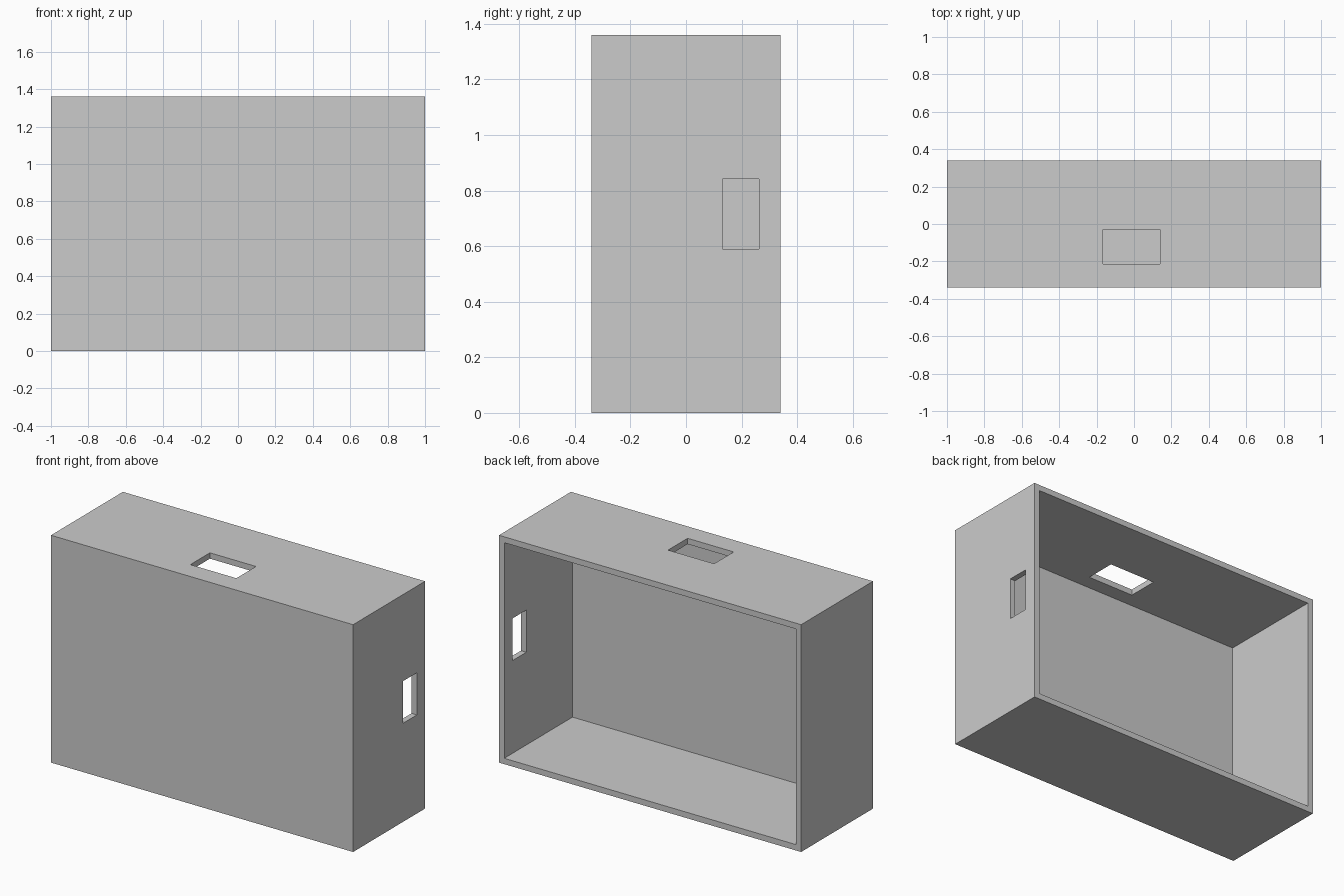
import bpy

cube = bpy.data.objects.get("Cube")
if cube:
    bpy.data.objects.remove(cube, do_unlink=True)

# Overall size and wall thickness
W, D, H, T = 2.0, 0.68, 1.36, 0.035

grey = bpy.data.materials.new("plain_grey")
grey.use_nodes = True
colour = (0.6, 0.6, 0.6, 1)
grey.diffuse_color = colour
grey.node_tree.nodes["Principled BSDF"].inputs["Base Color"].default_value = colour


def box(name, low, high):
    """Axis-aligned box between two corners."""
    bpy.ops.mesh.primitive_cube_add(
        size=1, location=[(a + b) / 2 for a, b in zip(low, high)])
    ob = bpy.context.object
    ob.name = name
    ob.scale = [b - a for a, b in zip(low, high)]
    bpy.ops.object.transform_apply(location=False, rotation=False, scale=True)
    ob.data.materials.append(grey)
    return ob


# Outer case
case = box("case", (-W / 2, -D / 2, 0), (W / 2, D / 2, H))

# Hollow open at the back, a slot in the top and a slot in the left side
cutters = [
    box("hollow_cutter", (T - W / 2, T - D / 2, T), (W / 2 - T, D, H - T)),
    box("top_slot_cutter", (-0.165, -0.215, H - 0.1), (0.14, -0.03, H + 0.1)),
    box("side_slot_cutter", (W / 2 - 0.1, 0.132, 0.59), (W / 2 + 0.1, 0.262, 0.842)),
]
for cutter in cutters:
    cut = case.modifiers.new(cutter.name, "BOOLEAN")
    cut.operation = "DIFFERENCE"
    cut.solver = "EXACT"
    cut.object = cutter
    cutter.hide_render = True
    cutter.hide_set(True)
